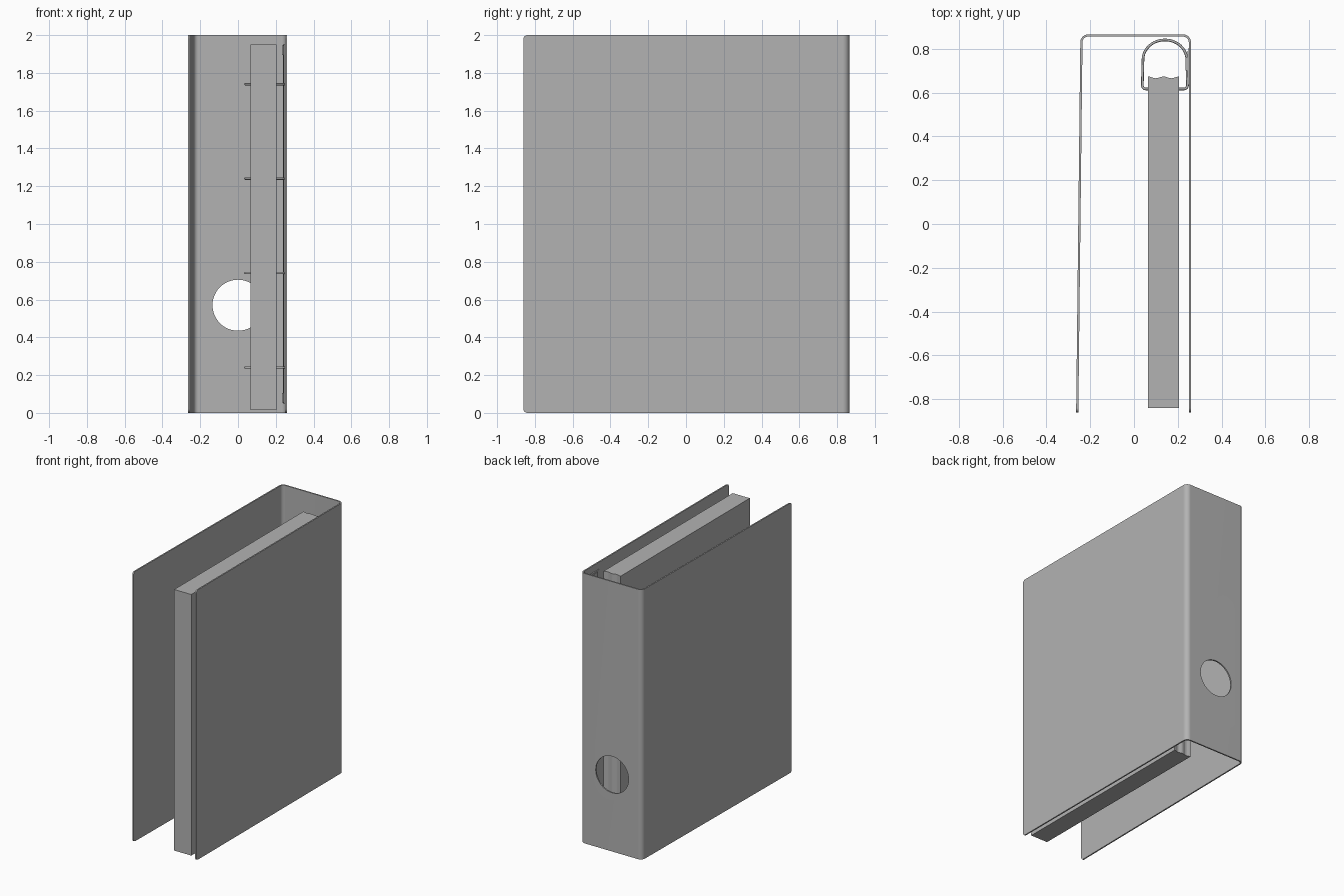
import bpy, bmesh
from math import radians, cos, sin, pi
from mathutils import Vector

if "Cube" in bpy.data.objects:
    bpy.data.objects.remove(bpy.data.objects["Cube"])

grey = bpy.data.materials.new("plain_grey")
grey.use_nodes = True
grey.diffuse_color = (0.45, 0.45, 0.45, 1)
grey.node_tree.nodes["Principled BSDF"].inputs["Base Color"].default_value = (0.45, 0.45, 0.45, 1)


def add_object(name, data):
    obj = bpy.data.objects.new(name, data)
    bpy.context.collection.objects.link(obj)
    data.materials.append(grey)
    return obj


def activate(obj):
    bpy.ops.object.select_all(action='DESELECT')
    obj.select_set(True)
    bpy.context.view_layer.objects.active = obj


def extrude_outline(name, outline, z0, z1, corner_rule=None, radius=0.02):
    """Solid from a plan outline; corner_rule picks edges to round."""
    bm = bmesh.new()
    face = bm.faces.new([bm.verts.new((x, y, z0)) for x, y in outline])
    top = bmesh.ops.extrude_face_region(bm, geom=[face])["geom"]
    for v in top:
        if isinstance(v, bmesh.types.BMVert):
            v.co.z = z1
    bmesh.ops.recalc_face_normals(bm, faces=bm.faces)
    if corner_rule:
        edges = [e for e in bm.edges if corner_rule(e)]
        bmesh.ops.bevel(bm, geom=edges, offset=radius, segments=5,
                        profile=0.5, affect='EDGES')
    mesh = bpy.data.meshes.new(name)
    bm.to_mesh(mesh)
    bm.free()
    return add_object(name, mesh)


def arc(cx, cy, rx, ry, a0, a1, n):
    return [(cx + rx * cos(radians(a0 + (a1 - a0) * i / n)),
             cy + ry * sin(radians(a0 + (a1 - a0) * i / n))) for i in range(n + 1)]


# Cover: thin folded board with rounded spine corners
outer = ([(0.26, -0.86)] + arc(0.225, 0.83, 0.035, 0.035, 0, 90, 6)
         + arc(-0.21, 0.83, 0.035, 0.035, 90, 180, 6) + [(-0.264, -0.86)])
inner = ([(-0.254, -0.86)] + arc(-0.21, 0.83, 0.025, 0.025, 180, 90, 6)
         + arc(0.225, 0.83, 0.025, 0.025, 90, 0, 6) + [(0.25, -0.86)])


def front_corner(edge):
    a, b = (v.co for v in edge.verts)
    return a.y < -0.85 and b.y < -0.85 and abs(a.z - b.z) < 0.001


cover = extrude_outline("cover", outer + inner, 0, 2, front_corner)

# Finger hole through the spine
bpy.ops.mesh.primitive_cylinder_add(vertices=48, radius=0.135, depth=0.2,
                                    location=(0, 0.86, 0.57), rotation=(pi / 2, 0, 0))
cutter = bpy.context.object
cutter.hide_render = True
cut = cover.modifiers.new("finger_hole", 'BOOLEAN')
cut.operation = 'DIFFERENCE'
cut.object = cutter
activate(cover)
bpy.ops.object.modifier_apply(modifier=cut.name)
bpy.data.objects.remove(cutter)
bpy.ops.object.shade_smooth_by_angle(angle=radians(30))
cover.modifiers.new("clean_shading", 'WEIGHTED_NORMAL').keep_sharp = True

# Paper stack with a faintly wavy bound edge
bound_edge = [(0.205 - 0.14 * i / 16, 0.669 + 0.004 * cos(i * pi / 4)) for i in range(17)]
extrude_outline("paper_stack", [(0.065, -0.84), (0.205, -0.84)] + bound_edge, 0.015, 1.95)

# Ring mechanism plate on the inside of the cover, slightly domed
dome = [(0.249 - 0.01 * sin(pi * i / 8), 0.65 + 0.16 * i / 8) for i in range(9)]
plate = extrude_outline("ring_plate", dome, 0.05, 1.95)
activate(plate)
bpy.ops.object.shade_smooth_by_angle(angle=radians(40))

# Arched rings holding the paper
ring_path = (arc(0.141, 0.75, 0.1, 0.09, 0, 180, 20)
             + arc(0.054, 0.632, 0.016, 0.016, 180, 270, 4)
             + arc(0.228, 0.632, 0.016, 0.016, 270, 360, 4))
for i in range(4):
    curve = bpy.data.curves.new(f"ring_{i + 1}", 'CURVE')
    curve.dimensions = '3D'
    curve.bevel_depth = 0.006
    curve.bevel_resolution = 2
    spline = curve.splines.new('POLY')
    spline.points.add(len(ring_path) - 1)
    for point, (x, y) in zip(spline.points, ring_path):
        point.co = (x, y, 0.24 + 0.5 * i, 1)
    spline.use_cyclic_u = True
    add_object(f"ring_{i + 1}", curve)

# Release tabs at both ends of the plate
for name, z in (("lower_tab", 0.08), ("upper_tab", 1.92)):
    bpy.ops.mesh.primitive_cube_add(size=1, location=(0.241, 0.73, z))
    tab = bpy.context.object
    tab.name = name
    tab.scale = Vector((0.014, 0.06, 0.05))
    tab.data.materials.append(grey)
